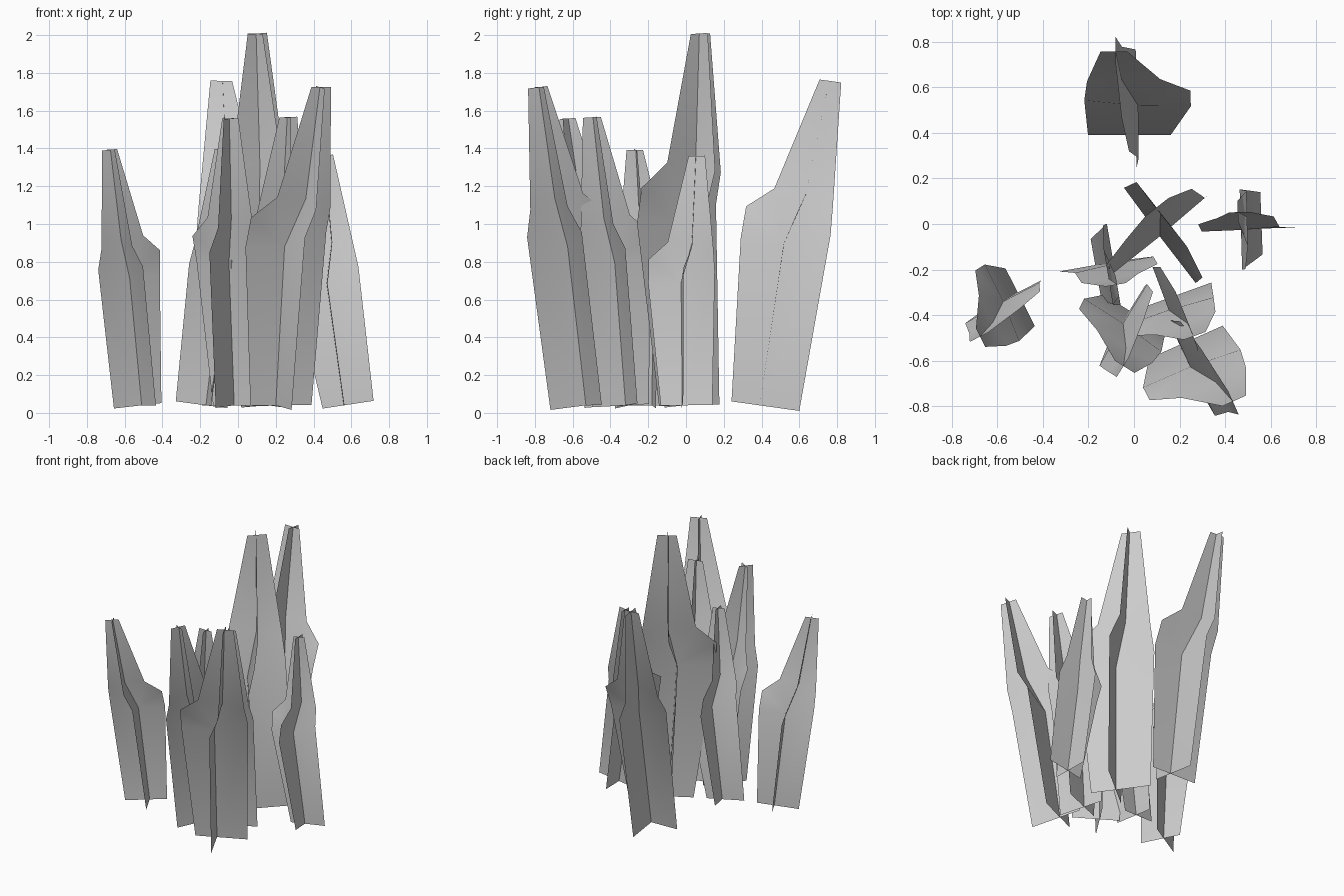
import bpy, bmesh
from math import radians
from mathutils import Matrix, Vector

cube = bpy.data.objects.get("Cube")
if cube:
    bpy.data.objects.remove(cube)

# One flat grey for every blade
grey = bpy.data.materials.new("plain_grey")
grey.use_nodes = True
grey.diffuse_color = (0.6, 0.6, 0.6, 1)
grey.node_tree.nodes["Principled BSDF"].inputs["Base Color"].default_value = (0.6, 0.6, 0.6, 1)

# Blade outline for unit height: (along the sheet, bend across the sheet, height)
BLADE = {
    "base_l": (-.086, 0, 0), "base_c": (0, 0, 0), "base_r": (.121, 0, 0),
    "knee_l": (-.127, .004, .495), "knee_c": (.005, .005, .495), "knee_r": (.141, .012, .54),
    "shoulder": (-.124, .03, .59), "notch": (-.047, .05, .655),
    "upper_c": (.05, .05, .65), "upper_r": (.136, .048, .625),
    "top_l": (.043, .072, 1), "top_c": (.072, .072, 1), "top_r": (.109, .072, 1),
}
PANELS = [
    "base_l base_c knee_c knee_l", "base_c base_r knee_r knee_c",
    "knee_l knee_c upper_c notch shoulder", "knee_c knee_r upper_r upper_c",
    "notch upper_c top_c top_l", "upper_c upper_r top_r top_c",
]


def add_clump(name, x, y, height, yaw, lean):
    """Two crossed blades sharing one bent spine, leaning as a whole."""
    bm = bmesh.new()
    for swap in (False, True):
        verts = {}
        for key, (along, across, up) in BLADE.items():
            verts[key] = bm.verts.new((across, along, up) if swap else (along, across, up))
        for panel in PANELS:
            bm.faces.new([verts[k] for k in panel.split()])
    up = Vector((0, 0, 1))
    tilt = up.rotation_difference(Vector((*lean, 1))).to_matrix().to_4x4()
    place = Matrix.Translation((x, y, .04)) @ tilt @ Matrix.Rotation(radians(yaw), 4, "Z")
    bm.transform(place @ Matrix.Scale(height, 4))
    for face in bm.faces:
        face.smooth = True
    mesh = bpy.data.meshes.new(name)
    bm.to_mesh(mesh)
    bm.free()
    mesh.materials.append(grey)
    bpy.context.collection.objects.link(bpy.data.objects.new(name, mesh))


# Clumps: position, height, turn, lean
add_clump("left_clump", -.51, -.30, 1.37, 207, (-.09, -.045))
add_clump("back_clump", .01, .39, 1.75, 90, (.02, .14))
add_clump("tall_middle_clump", .15, -.01, 1.96, 38, (-.04, -.06))
add_clump("right_clump", .56, -.02, 1.32, 2, (-.15, -.02))
add_clump("small_middle_clump", -.17, -.18, 1.35, 190, (.13, .02))
add_clump("front_right_clump", -.02, -.38, 1.53, 238, (-.04, -.06))
add_clump("inner_left_clump", .165, -.32, 1.53, -70, (-.03, -.07))
add_clump("front_left_clump", .20, -.53, 1.71, -66, (.042, -.11))
